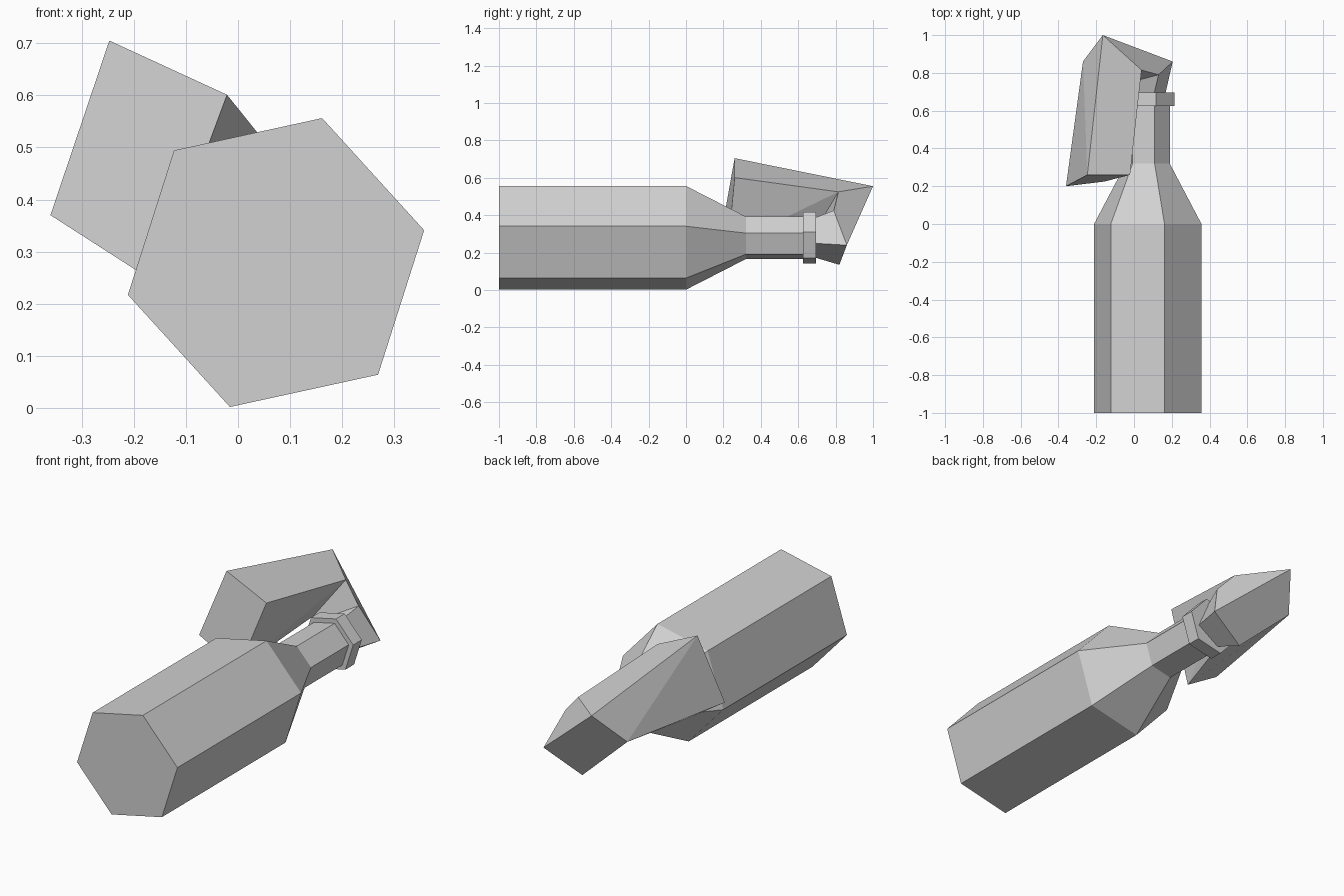
import bpy
import bmesh
import math

old = bpy.data.objects.get("Cube")
if old:
    bpy.data.objects.remove(old, do_unlink=True)

# One plain grey for everything
grey = bpy.data.materials.new("plain grey")
grey.use_nodes = True
colour = (0.64, 0.64, 0.64, 1)
grey.diffuse_color = colour
grey.node_tree.nodes["Principled BSDF"].inputs["Base Color"].default_value = colour

AXIS_X, AXIS_Z = 0.073, 0.279   # long axis of the lying bottle
ROLL = math.radians(12.3)


def hex_ring(y, radius):
    """Six corners around the bottle axis."""
    angles = [ROLL + i * math.tau / 6 for i in range(6)]
    return [(AXIS_X + radius * math.cos(a), y, AXIS_Z + radius * math.sin(a))
            for a in angles]


def loft(name, rings, creases=()):
    """Skin a row of rings, cap both ends; creases split chosen quads."""
    bm = bmesh.new()
    rows = [[bm.verts.new(p) for p in ring] for ring in rings]
    n = len(rows[0])
    for r, (a, b) in enumerate(zip(rows, rows[1:])):
        for i in range(n):
            j = (i + 1) % n
            if (r, i, "near_i") in creases:
                bm.faces.new((a[i], a[j], b[i]))
                bm.faces.new((a[j], b[j], b[i]))
            elif (r, i, "near_j") in creases:
                bm.faces.new((a[i], a[j], b[j]))
                bm.faces.new((a[i], b[j], b[i]))
            else:
                bm.faces.new((a[i], a[j], b[j], b[i]))
    bm.faces.new(rows[0])
    bm.faces.new(rows[-1])
    bmesh.ops.recalc_face_normals(bm, faces=bm.faces)
    mesh = bpy.data.meshes.new(name)
    bm.to_mesh(mesh)
    bm.free()
    mesh.materials.append(grey)
    obj = bpy.data.objects.new(name, mesh)
    bpy.context.collection.objects.link(obj)
    return obj


# Bottle: body, shoulder and neck
loft("bottle", [hex_ring(y, r) for y, r in
                ((-1, 0.291), (0, 0.291), (0.32, 0.119), (0.68, 0.119))])

# Lip around the mouth
loft("bottle_lip", [hex_ring(y, 0.145) for y in (0.625, 0.695)])

# Folded rag: plug in the mouth, two elbow sections, hanging end
# Corner order in each ring: outer upper, outer lower, inner lower, inner upper
plug = [(0.165, 0.685, 0.25), (0.05, 0.685, 0.175),
        (-0.02, 0.685, 0.31), (0.105, 0.685, 0.385)]
bend_start = [(0.205, 0.86, 0.24), (0.013, 0.82, 0.135),
              (-0.06, 0.74, 0.32), (0.13, 0.79, 0.425)]
bend_end = [(-0.165, 1.0, 0.555), (-0.27, 0.86, 0.396),
            (-0.07, 0.71, 0.35), (0.04, 0.815, 0.525)]
rag_end = [(-0.247, 0.26, 0.705), (-0.36, 0.2, 0.37),
           (-0.156, 0.225, 0.239), (-0.021, 0.26, 0.601)]
loft("rag", [plug, bend_start, bend_end, rag_end],
     creases={(2, 0, "near_i"), (2, 2, "near_i")})
